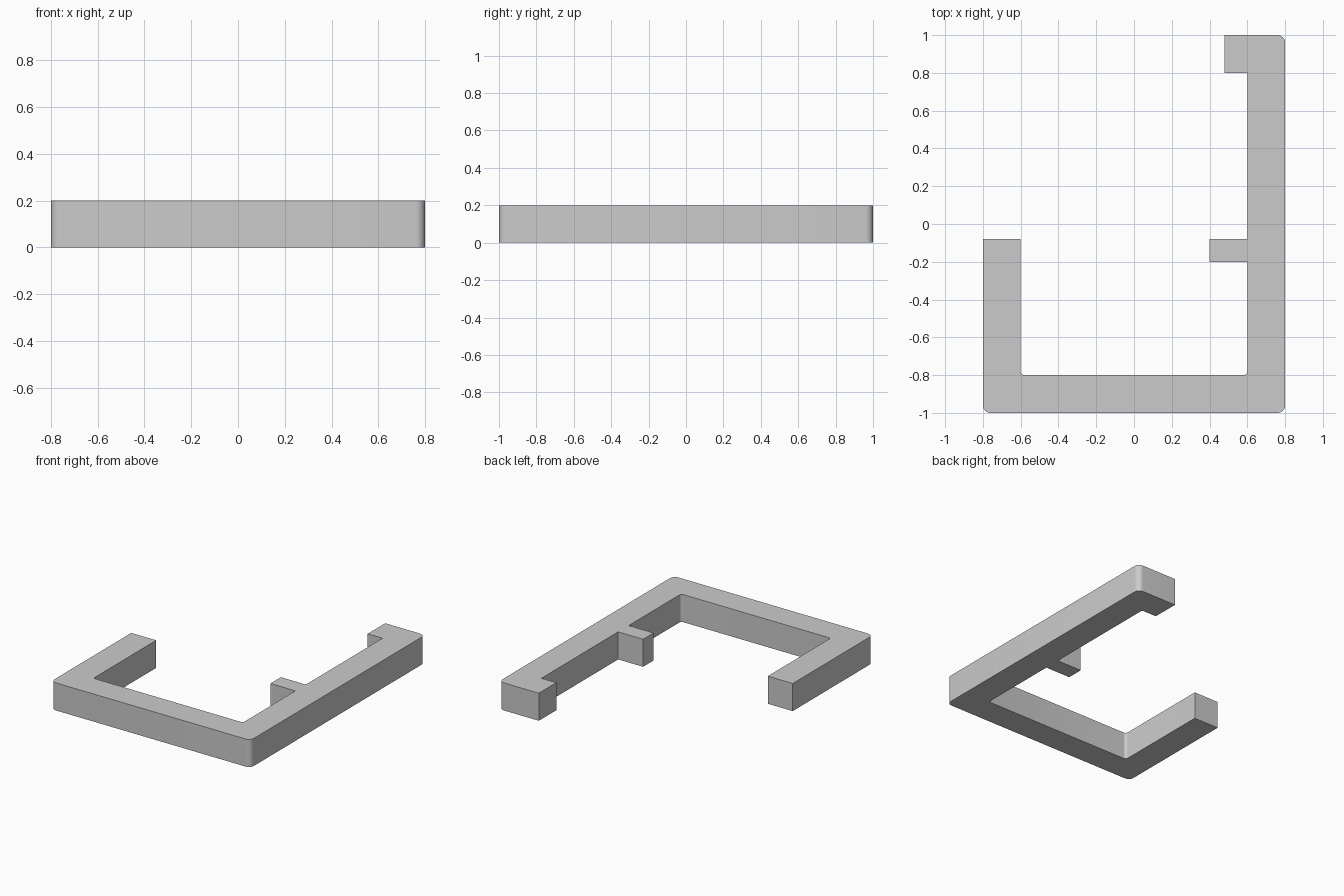
import bpy
import bmesh
import math
from mathutils import Vector

cube = bpy.data.objects.get("Cube")
if cube:
    bpy.data.objects.remove(cube, do_unlink=True)

HEIGHT = 0.2
OUTER, INNER = 0.04, 0.02

# Plain grey material
grey = bpy.data.materials.new("plain_grey")
grey.use_nodes = True
colour = (0.6, 0.6, 0.6, 1)
grey.diffuse_color = colour
grey.node_tree.nodes["Principled BSDF"].inputs["Base Color"].default_value = colour

# Bracket outline, counter-clockwise: x, y, corner radius
outline = [
    (-0.8, -1, OUTER), (0.8, -1, OUTER), (0.8, 1, OUTER),
    (0.48, 1, 0), (0.48, 0.8, 0), (0.6, 0.8, 0),             # end hook
    (0.6, -0.08, 0), (0.4, -0.08, 0), (0.4, -0.2, 0), (0.6, -0.2, 0),  # middle tab
    (0.6, -0.8, INNER), (-0.6, -0.8, INNER),
    (-0.6, -0.08, 0), (-0.8, -0.08, 0),                       # short arm
]


def rounded(points, steps=8):
    """Replace each right-angled corner that has a radius with an arc."""
    result = []
    for i, (x, y, r) in enumerate(points):
        p = Vector((x, y, 0))
        if r == 0:
            result.append(p)
            continue
        before = (Vector((*points[i - 1][:2], 0)) - p).normalized()
        after = (Vector((*points[(i + 1) % len(points)][:2], 0)) - p).normalized()
        for s in range(steps + 1):
            a = math.pi / 2 * s / steps
            result.append(p + r * (before * (1 - math.sin(a)) + after * (1 - math.cos(a))))
    return result


# Extrude the outline into the bracket
bm = bmesh.new()
base = bm.faces.new([bm.verts.new(p) for p in rounded(outline)])
top = bmesh.ops.extrude_face_region(bm, geom=[base], use_keep_orig=True)
bmesh.ops.translate(bm, vec=(0, 0, HEIGHT),
                    verts=[g for g in top["geom"] if isinstance(g, bmesh.types.BMVert)])
bmesh.ops.recalc_face_normals(bm, faces=bm.faces)
mesh = bpy.data.meshes.new("bracket")
bm.to_mesh(mesh)
bm.free()
mesh.materials.append(grey)

bracket = bpy.data.objects.new("bracket", mesh)
bpy.context.collection.objects.link(bracket)
bpy.ops.object.select_all(action="DESELECT")
bracket.select_set(True)
bpy.context.view_layer.objects.active = bracket
bpy.ops.object.shade_smooth_by_angle(angle=math.radians(30))
